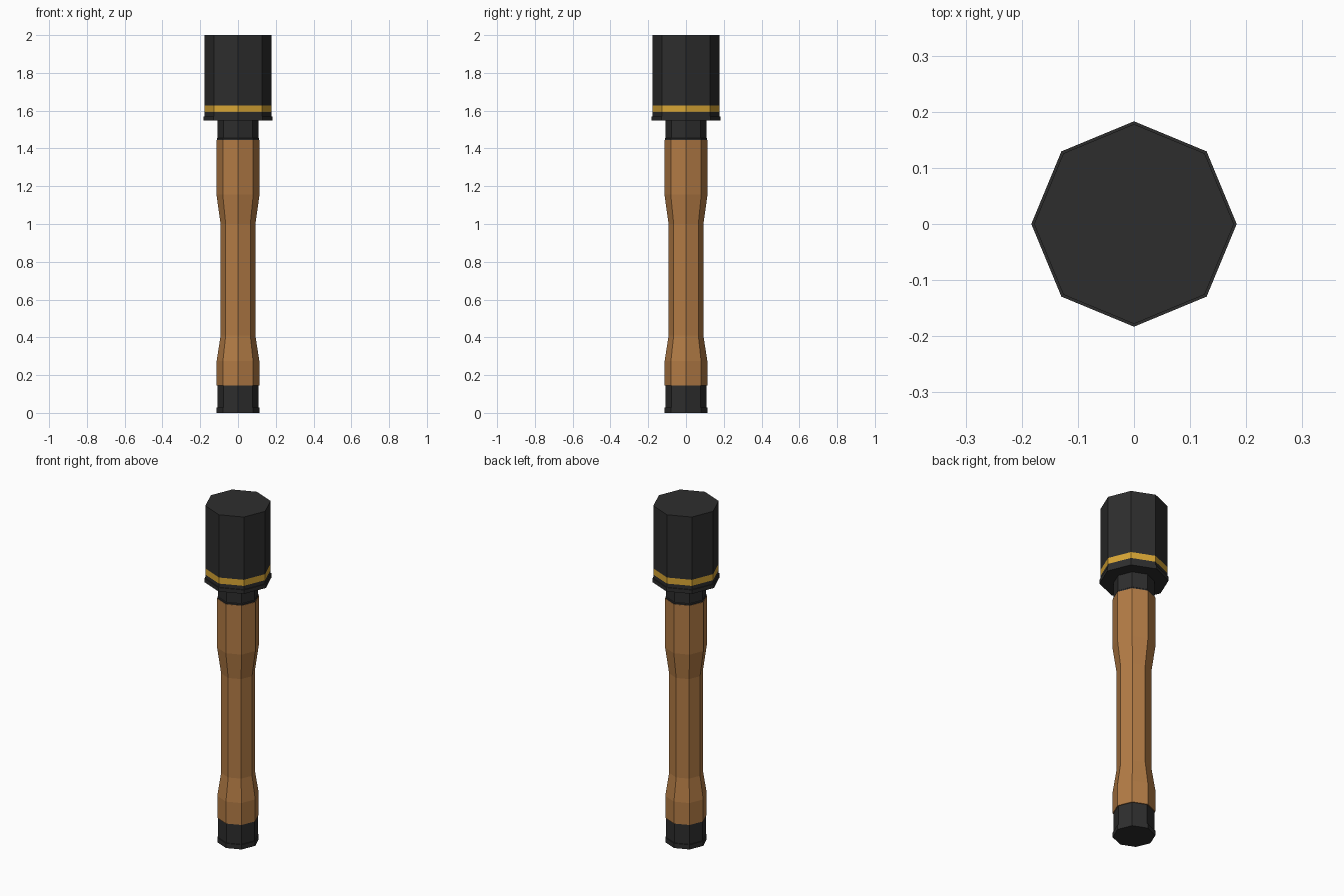
import bpy, bmesh, math

if "Cube" in bpy.data.objects:
    bpy.data.objects.remove(bpy.data.objects["Cube"])

SIDES = 8


def material(name, rgb):
    m = bpy.data.materials.new(name)
    m.diffuse_color = (*rgb, 1)
    m.use_nodes = True
    m.node_tree.nodes["Principled BSDF"].inputs["Base Color"].default_value = m.diffuse_color
    return m


black = material("black metal", (0.027, 0.027, 0.027))
wood = material("brown wood", (0.45, 0.2, 0.06))
gold = material("gold paint", (0.69, 0.38, 0.035))


def lathe(name, profile, mats, pick=lambda z: 0):
    """Eight-sided turned part from (radius, z) points, capped at both ends."""
    bm = bmesh.new()
    rings = [[bm.verts.new((r * math.cos(i * math.tau / SIDES),
                            r * math.sin(i * math.tau / SIDES), z))
              for i in range(SIDES)] for r, z in profile]
    for a, b in zip(rings, rings[1:]):
        for i in range(SIDES):
            j = (i + 1) % SIDES
            bm.faces.new((a[i], a[j], b[j], b[i]))
    bm.faces.new(rings[0][::-1])
    bm.faces.new(rings[-1])
    for f in bm.faces:
        f.material_index = pick(f.calc_center_median().z)
    me = bpy.data.meshes.new(name)
    bm.to_mesh(me)
    bm.free()
    for m in mats:
        me.materials.append(m)
    ob = bpy.data.objects.new(name, me)
    bpy.context.collection.objects.link(ob)
    return ob


# Screw cap at the foot, with a slightly wider rim
lathe("end_cap", [(0.113, 0), (0.113, 0.028), (0.108, 0.028), (0.108, 0.145)], [black])

# Waisted wooden grip
lathe("handle", [(0.113, 0.145), (0.113, 0.275), (0.092, 0.41), (0.092, 1.0),
                 (0.114, 1.155), (0.114, 1.445)], [wood])

# Metal collar between grip and head
lathe("neck", [(0.112, 1.445), (0.112, 1.452), (0.109, 1.455), (0.109, 1.55)], [black])

# Head with bottom flange and painted gold band
lathe("head", [(0.183, 1.547), (0.183, 1.57), (0.178, 1.57), (0.178, 1.592),
               (0.178, 1.628), (0.178, 2.0)], [black, gold],
      lambda z: 1 if 1.592 < z < 1.628 else 0)
